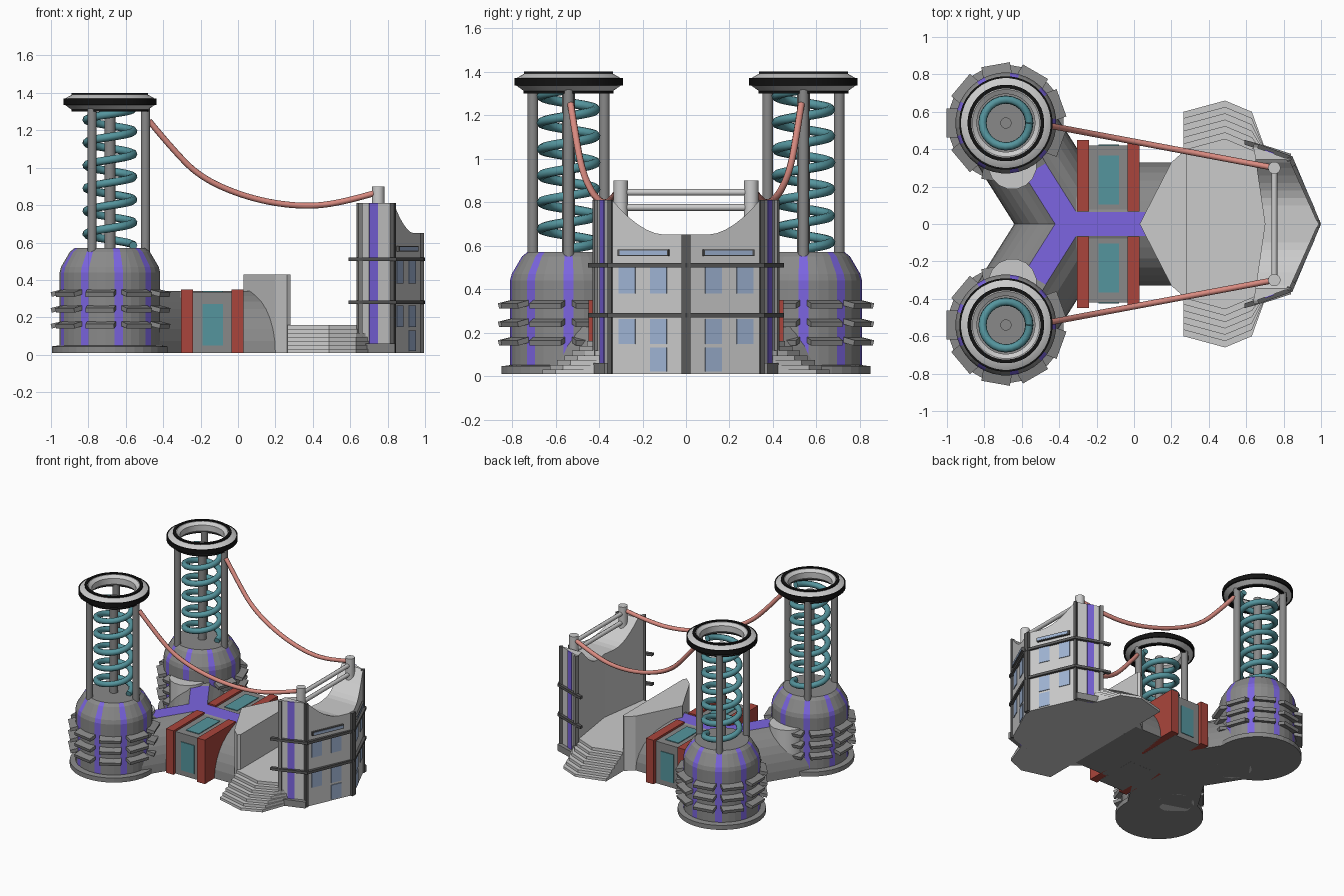
import bpy, bmesh, math
from mathutils import Matrix, Vector

if "Cube" in bpy.data.objects:
    bpy.data.objects.remove(bpy.data.objects["Cube"])

def material(name, rgb):
    m = bpy.data.materials.new(name)
    m.diffuse_color = (*rgb, 1)
    m.use_nodes = True
    m.node_tree.nodes["Principled BSDF"].inputs["Base Color"].default_value = m.diffuse_color
    return m

GRAY = material("mid gray", (.25, .25, .25))
LIGHT = material("light gray", (.60, .60, .60))
DARK = material("dark gray", (.10, .10, .10))
BLACK = material("black", (.006, .006, .006))
PURPLE = material("purple", (.20, .13, .75))
TEAL = material("teal", (.09, .30, .34))
RED = material("red", (.40, .06, .045))
PINK = material("pink", (.70, .26, .22))
BLUE = material("window blue", (.35, .46, .66))
Z0 = .01

def make(name, verts, faces, mats, rule=None, smooth=False):
    me = bpy.data.meshes.new(name)
    me.from_pydata(verts, [], faces)
    for m in mats:
        me.materials.append(m)
    bm = bmesh.new()
    bm.from_mesh(me)
    bmesh.ops.recalc_face_normals(bm, faces=bm.faces)
    for i, f in enumerate(bm.faces):
        f.smooth = smooth
        if rule:
            f.material_index = rule(i, f.calc_center_median())
    bm.to_mesh(me)
    bm.free()
    ob = bpy.data.objects.new(name, me)
    bpy.context.collection.objects.link(ob)
    if smooth:
        bpy.context.view_layer.objects.active = ob
        ob.select_set(True)
        bpy.ops.object.shade_smooth_by_angle(angle=math.radians(35))
        ob.select_set(False)
    return ob

def prism(name, pts, z0, z1, mat):
    n = len(pts)
    v = [(x, y, z0) for x, y in pts] + [(x, y, z1) for x, y in pts]
    f = [tuple(range(n)), tuple(range(n, 2*n))]
    f += [(i, (i+1) % n, n+(i+1) % n, n+i) for i in range(n)]
    return make(name, v, f, [mat])

def box(name, c, size, mat, rz=0, tilt=0):
    M = Matrix.Translation(c) @ Matrix.Rotation(rz, 4, 'Z') @ Matrix.Rotation(tilt, 4, 'Y')
    v = [M @ Vector((sx*size[0]/2, sy*size[1]/2, sz*size[2]/2))
         for sx in (-1, 1) for sy in (-1, 1) for sz in (-1, 1)]
    f = [(0, 1, 3, 2), (4, 5, 7, 6), (0, 1, 5, 4), (2, 3, 7, 6), (0, 2, 6, 4), (1, 3, 7, 5)]
    return make(name, v, f, [mat])

def lathe(name, c, prof, n, mats, rule=None, closed=False, smooth=True):
    # rings of the profile joined round a vertical axis; face i belongs to side i % n
    v = [(c[0]+r*math.cos((j-.5)*math.tau/n), c[1]+r*math.sin((j-.5)*math.tau/n), z)
         for r, z in prof for j in range(n)]
    k = len(prof)
    f = [(a*n+j, a*n+(j+1) % n, (a+1) % k*n+(j+1) % n, (a+1) % k*n+j)
         for a in range(k if closed else k-1) for j in range(n)]
    if not closed:
        f += [tuple(range(n)), tuple(range((k-1)*n, k*n))]
    return make(name, v, f, mats, rule, smooth)

def rod(name, c, r, z0, z1, mat):
    return lathe(name, c, [(r, z0), (r, z1)], 16, [mat])

def tube(name, pts, r, mat, kind='POLY'):
    cu = bpy.data.curves.new(name, 'CURVE')
    cu.dimensions = '3D'
    cu.bevel_depth, cu.bevel_resolution, cu.use_fill_caps = r, 2, True
    sp = cu.splines.new(kind)
    sp.points.add(len(pts)-1)
    for p, q in zip(sp.points, pts):
        p.co = (*q, 1)
    if kind == 'NURBS':
        sp.order_u, sp.use_endpoint_u, sp.resolution_u = 3, True, 8
    cu.materials.append(mat)
    ob = bpy.data.objects.new(name, cu)
    bpy.context.collection.objects.link(ob)
    bpy.context.view_layer.objects.active = ob
    ob.select_set(True)
    bpy.ops.object.convert(target='MESH')
    bpy.context.object.select_set(False)

def arch(name, p0, p1, w, h):
    # vaulted corridor with a purple strip along the crown
    d = (Vector(p1)-Vector(p0)).normalized()
    side = Vector((-d.y, d.x))
    half = [(w*math.cos(a), Z0+(h-Z0)*math.sin(a)) for a in (i*math.pi/16 for i in range(7))]
    sec = half + [(.065, h), (-.065, h)] + [(-u, z) for u, z in reversed(half)]
    n = len(sec)
    v = [(p[0]+side.x*u, p[1]+side.y*u, z) for p in (p0, p1) for u, z in sec]
    f = [(i, (i+1) % n, n+(i+1) % n, n+i) for i in range(n)] + [tuple(range(n)), tuple(range(n, 2*n))]
    make(name, v, f, [GRAY, PURPLE], lambda i, c: int(i == 7))

# Corridors meeting in a Y
HUB = (-.345, 0)
arch("main_corridor", HUB, (.26, 0), .33, .34)

for s, tag in ((-1, "front"), (1, "back")):
    T = (-.685, s*.54)
    arch(tag+"_corridor", HUB, T, .25, .34)

    # Tower base with stripes on every fourth side
    prof = [(.31, Z0), (.31, .045), (.27, .05), (.27, .44), (.262, .47), (.215, .55), (.19, .57)]
    lathe(tag+"_tower_base", T, prof, 36, [GRAY, PURPLE],
          lambda i, c: int(i < 216 and i // 36 >= 2 and i % 4 == 0), smooth=False)
    for k in range(9):
        a = math.radians(20+40*k)
        for z in (.16, .245, .33):
            box(tag+"_tower_fin", (T[0]+.282*math.cos(a), T[1]+.282*math.sin(a), z),
                (.065, .155, .025), GRAY, a, math.radians(14))

    # Coil, core and rods
    tube(tag+"_coil", [(T[0]+.125*math.cos(t*math.tau/24), T[1]+.125*math.sin(t*math.tau/24),
                        .585+.122*t/24) for t in range(145)], .022, TEAL)
    rod(tag+"_core", T, .03, .56, 1.31, GRAY)
    for k in range(3):
        a = k*math.tau/3
        rod(tag+"_tower_rod", (T[0]+.19*math.cos(a), T[1]+.19*math.sin(a)), .025, .54, 1.33, GRAY)

    # Crown ring with black bands
    lathe(tag+"_crown", T, [(.155, 1.33), (.18, 1.31), (.205, 1.31), (.24, 1.335), (.24, 1.37),
                            (.2, 1.393), (.18, 1.393), (.155, 1.375)], 40, [LIGHT], closed=True)
    for nm, r0, r1, z0, z1 in (("mid", .235, .25, 1.335, 1.37), ("top", .185, .205, 1.385, 1.4),
                               ("low", .185, .207, 1.30, 1.312)):
        lathe(tag+"_crown_band_"+nm, T, [(r0, z0), (r1, z0), (r1, z1), (r0, z1)], 40, [BLACK], closed=True)

    # Round silo beside the tower
    rod(tag+"_silo", (-.65, s*.315), .13, Z0, .36, LIGHT)

    # Side bays with red frames and teal panels
    box(tag+"_bay", (-.137, s*.245, .172), (.22, .35, .325), GRAY)
    for x in (-.272, -.003):
        box(tag+"_bay_frame", (x, s*.258, .18), (.065, .38, .34), RED)
    box(tag+"_bay_roof_panel", (-.135, s*.235, .336), (.11, .26, .008), TEAL)
    box(tag+"_bay_side_panel", (-.135, s*.421, .16), (.11, .008, .22), TEAL)

    # Hanging cable
    path = [(-.475, 1.25), (-.36, 1.11), (-.2, .945), (.06, .835), (.33, .79), (.55, .81), (.75, .87)]
    tube(tag+"_cable", [(x, s*(.53-.23*(x+.475)/1.225), z) for x, z in path], .016, PINK, 'NURBS')

# Entrance block at the end of the main corridor
side = [(.03, 0), (.2, .33), (.262, .385), (.28, .37)]
prism("entrance_block", side + [(x, -y) for x, y in reversed(side[1:])], Z0, .43, LIGHT)

# Terrace and stairs on both sides
N = 7
for i in range(N):
    y = .60-i*.034
    half = [(.265, y), (.487, y+.06), (.63, y)]
    tail = [(.72, .35)]
    pts = half + tail + [(x, -yy) for x, yy in reversed(half+tail)]
    prism("terrace_step", pts, Z0, .03+i*.0217, LIGHT)

# Gate building with a hollowed roof line
def x_out(y):
    y = abs(y)
    return .985-.155*y/.345 if y <= .345 else .83-.18*(y-.345)/.065

def roof(y):
    return .65+.16*min(1, max(0, (abs(y)-.1)/.24))**1.8

ys = [0, .1, .14, .18, .22, .26, .3, .33, .345, .41]
ys = [-y for y in reversed(ys[1:])] + ys
v, f = [], []
for y in ys:
    xi, xo = .70-.06*abs(y)/.41, x_out(y)
    v += [(xi, y, Z0), (xo, y, Z0), (xo, y, roof(y)), (xi, y, roof(y))]
for k in range(len(ys)-1):
    f += [(4*k+i, 4*k+(i+1) % 4, 4*k+4+(i+1) % 4, 4*k+4+i) for i in range(4)]
f += [(0, 1, 2, 3), tuple(len(v)-4+i for i in range(4))]
make("gate_building", v, f, [LIGHT])

# Dark ledges round the outer walls
out = [(.59, .45), (.655, .432), (.847, .362), (1.0, 0)]
inn = [(.59, .425), (.65, .405), (.825, .34), (.97, 0)]
loop = [p for p in out] + [(x, -y) for x, y in reversed(out[:-1])]
loop += [(x, -y) for x, y in inn] + list(reversed(inn[:-1]))
for z in (.28, .51):
    prism("gate_ledge", loop, z-.01, z+.01, DARK)

# Vertical trims, stripes and windows
box("gate_nose_trim", (.98, 0, .33), (.03, .04, .64), DARK)
A = math.atan2(.155, .345)
B = math.atan2(.18, .065)
for s in (-1, 1):
    box("gate_corner_trim", (.828, s*.347, .41), (.025, .02, .80), DARK, s*A)
    box("gate_end_trim", (.65, s*.412, .41), (.03, .025, .80), GRAY, s*B)
    box("gate_side_stripe", (.724, s*.385, .41), (.008, .05, .80), PURPLE, s*B)
    # buttress flare at the foot of the wall
    prism("gate_foot", [(.64, s*.41), (.64, s*.44), (.84, s*.375), (.83, s*.345)], Z0, .06, GRAY)
    for y, z, h in ((.27, .44, .12), (.125, .44, .12), (.27, .205, .115), (.125, .205, .115), (.125, .075, .11)):
        box("gate_window", (x_out(y)+.001, s*y, z), (.008, .083, h), BLUE, s*A)
    box("gate_slit_frame", (x_out(.195)+.006, s*.195, .567), (.02, .255, .03), DARK, s*A)
    box("gate_slit_window", (x_out(.195)+.015, s*.195, .567), (.008, .24, .02), BLUE, s*A)
    rod("gate_post", (.75, s*.3), .033, .62, .90, LIGHT)
for z in (.845, .775):
    tube("gate_crossbar", [(.75, -.3, z), (.75, .3, z)], .016, LIGHT)
